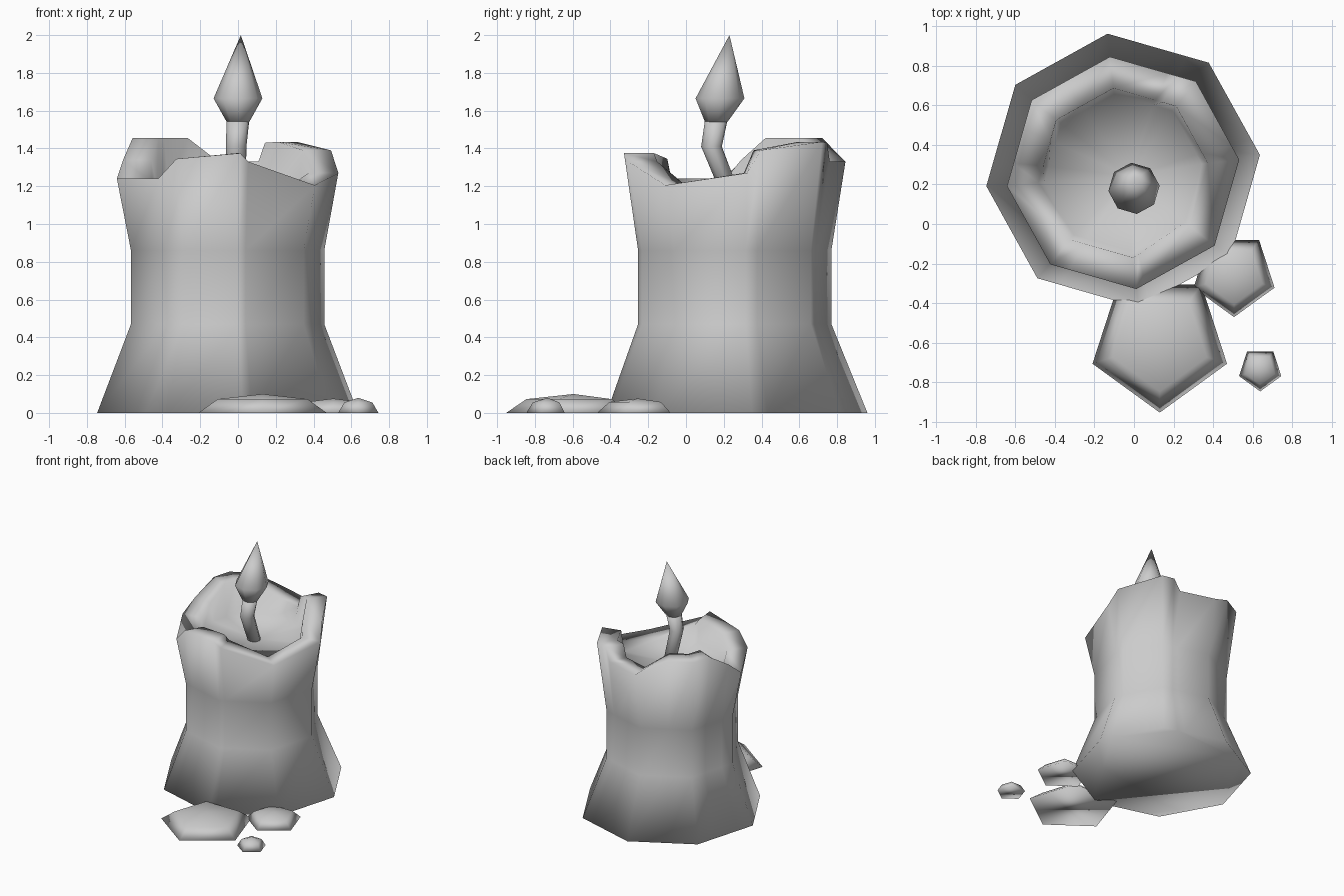
import bpy, bmesh
from math import sin, cos, radians
from mathutils import Vector

if "Cube" in bpy.data.objects:
    bpy.data.objects.remove(bpy.data.objects["Cube"])

FIRST = 6.5  # direction of the first corner of the octagonal candle


def octagon(r, deg):
    """Radius of an octagon's outline in a given direction."""
    return r * cos(radians(22.5)) / cos(radians((deg - FIRST) % 45 - 22.5))


def loft(name, rings, tip=None):
    """Skin a stack of point rings; close the bottom, then cap or end in a tip."""
    bm = bmesh.new()
    rows = [[bm.verts.new(p) for p in ring] for ring in rings]
    n = len(rows[0])
    for a, b in zip(rows, rows[1:]):
        for i in range(n):
            j = (i + 1) % n
            bm.faces.new((a[i], a[j], b[j], b[i]))
    bm.faces.new(rows[0][::-1])
    if tip:
        t = bm.verts.new(tip)
        for i in range(n):
            bm.faces.new((rows[-1][i], rows[-1][(i + 1) % n], t))
    else:
        bm.faces.new(rows[-1])
    bmesh.ops.recalc_face_normals(bm, faces=bm.faces)
    me = bpy.data.meshes.new(name)
    bm.to_mesh(me)
    bm.free()
    for p in me.polygons:
        p.use_smooth = True
    ob = bpy.data.objects.new(name, me)
    bpy.context.collection.objects.link(ob)
    return ob


def circle(c, r, n, start):
    return [Vector(c) + Vector((r * cos(radians(start + 360 * i / n)),
                                r * sin(radians(start + 360 * i / n)), 0))
            for i in range(n)]


# Melted candle body: the rim height changes around the octagon
rim = [(6.5, 1.27), (14, 1.39), (51.5, 1.435), (61, 1.43), (66, 1.33),
       (96.5, 1.33), (122, 1.455), (141.5, 1.455), (156, 1.455), (175, 1.34),
       (186.5, 1.24), (231.5, 1.24), (241, 1.345), (276.5, 1.375),
       (281, 1.33), (321.5, 1.205)]


def body_ring(r, height, cx=-0.055, cy=0.258):
    ring = []
    for deg, z in rim:
        d = octagon(r, deg)
        ring.append((cx + d * cos(radians(deg)), cy + d * sin(radians(deg)), height(z)))
    return ring


body = [body_ring(0.695, lambda z: 0, cy=0.27),
        body_ring(0.515, lambda z: 0.47),
        body_ring(0.515, lambda z: 0.86),
        body_ring(0.59, lambda z: z),
        body_ring(0.43, lambda z: z),
        body_ring(0.40, lambda z: 1.195)]
loft("candle_body", body, (-0.02, 0.24, 1.18))

# Bent wick
loft("wick", [circle((-0.01, 0.235, 1.16), 0.05, 8, 6),
              circle((-0.01, 0.135, 1.41), 0.055, 8, 6),
              circle((0, 0.16, 1.55), 0.06, 8, 6)])

# Flame
loft("flame", [circle((0, 0.16, 1.54), 0.06, 8, 6),
               circle((0, 0.18, 1.665), 0.13, 8, 6)], (0.015, 0.23, 2.0))

# Five-sided wax puddles in front: centre, radius, shoulder height, top height
puddles = [("large_puddle", 0.13, -0.595, 0.357, 0.073, 0.10),
           ("medium_puddle", 0.505, -0.255, 0.215, 0.058, 0.076),
           ("small_puddle", 0.637, -0.733, 0.112, 0.055, 0.08)]
for name, x, y, r, shoulder, top in puddles:
    loft(name, [circle((x, y, 0), r, 5, -90),
                circle((x, y, shoulder), r * 0.7, 5, -90)], (x, y, top))
